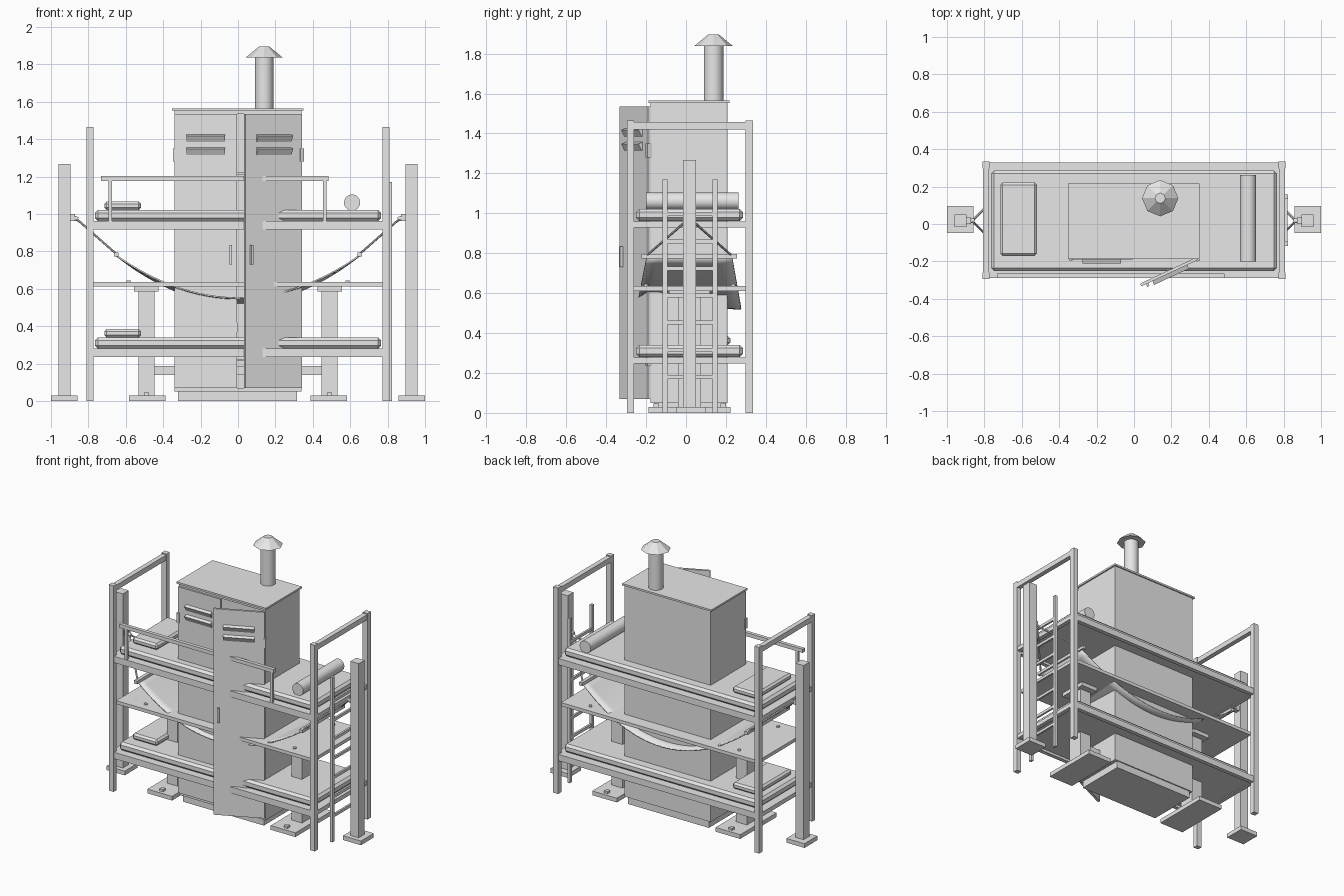
import bpy, bmesh, math
from mathutils import Vector, Matrix

if "Cube" in bpy.data.objects:
    bpy.data.objects.remove(bpy.data.objects["Cube"])

grey = bpy.data.materials.new("light_grey")
grey.diffuse_color = (0.8, 0.8, 0.8, 1)
grey.use_nodes = True
grey.node_tree.nodes["Principled BSDF"].inputs["Base Color"].default_value = grey.diffuse_color


def finish(name, bm, bevel=0, smooth=False, matrix=None):
    bmesh.ops.recalc_face_normals(bm, faces=bm.faces)
    me = bpy.data.meshes.new(name)
    bm.to_mesh(me)
    bm.free()
    me.materials.append(grey)
    ob = bpy.data.objects.new(name, me)
    bpy.context.collection.objects.link(ob)
    if matrix:
        ob.matrix_world = matrix
    if bevel:
        m = ob.modifiers.new("bevel", 'BEVEL')
        m.width, m.segments = bevel, 1
    if smooth:
        bpy.ops.object.select_all(action='DESELECT')
        ob.select_set(True)
        bpy.context.view_layer.objects.active = ob
        bpy.ops.object.shade_smooth_by_angle(angle=math.radians(40))
    return ob


def box(name, x, y, z, bevel=0, matrix=None):
    """Box from (min, max) ranges."""
    bm = bmesh.new()
    bmesh.ops.create_cube(bm, size=1)
    for v in bm.verts:
        v.co = [(r[0] + r[1]) / 2 + c * (r[1] - r[0]) for r, c in zip((x, y, z), v.co)]
    return finish(name, bm, bevel, matrix=matrix)


def tube(name, a, b, r1, r2=None, sides=24, smooth=True):
    """Cylinder or cone frustum between two points."""
    a, b = Vector(a), Vector(b)
    bm = bmesh.new()
    bmesh.ops.create_cone(bm, cap_ends=True, segments=sides, radius1=r1,
                          radius2=r1 if r2 is None else r2, depth=(b - a).length)
    rot = (b - a).to_track_quat('Z', 'Y').to_matrix().to_4x4()
    return finish(name, bm, smooth=smooth, matrix=Matrix.Translation((a + b) / 2) @ rot)


def span(s, a, b):
    """Range mirrored to side s."""
    return (a, b) if s > 0 else (-b, -a)


# Locker body: open-fronted cabinet
LX, LF, LB = 0.34, -0.177, 0.208
box("locker_base", (-0.32, 0.315), (-0.16, 0.2), (0, 0.055))
box("locker_bottom", (-LX, LX), (LF, LB), (0.05, 0.07))
box("locker_roof", (-LX, LX), (LF, LB), (1.535, 1.555))
box("locker_lid", (-0.352, 0.35), (-0.187, 0.217), (1.552, 1.565))
box("locker_back", (-LX, LX), (LB - 0.012, LB), (0.06, 1.55))
for s in (-1, 1):
    box("locker_side", span(s, LX - 0.012, LX), (LF, LB), (0.06, 1.55))
for z in (0.22, 1.215):
    box("locker_shelf", (-0.33, 0.33), (-0.15, 0.2), (z - 0.006, z + 0.006))
box("locker_latch", (-0.025, -0.003), (-0.195, -0.18), (0.37, 0.42))


def locker_door(side, matrix):
    """Door hinged at the local origin, reaching towards +x (side 1) or -x (side -1)."""
    box("locker_door", span(side, 0, 0.335), (-0.008, 0.008), (0.07, 1.535), matrix=matrix)
    box("door_handle", span(side, 0.295, 0.308), (-0.024, -0.006), (0.73, 0.835), matrix=matrix)
    for z in (0.27, 1.315):
        box("door_hinge", span(side, -0.008, 0.012), (-0.014, 0.012), (z - 0.035, z + 0.035), matrix=matrix)
    x0, x1 = span(side, 0.065, 0.27)
    for z in (1.315, 1.385):
        # Louver hood, overhanging at its top
        bm = bmesh.new()
        prof = [(-0.006, z), (-0.012, z), (-0.03, z + 0.033), (-0.006, z + 0.042)]
        a = [bm.verts.new((x0, y, h)) for y, h in prof]
        b = [bm.verts.new((x1, y, h)) for y, h in prof]
        bm.faces.new(a)
        bm.faces.new(b)
        for i in range(4):
            j = (i + 1) % 4
            bm.faces.new((a[i], a[j], b[j], b[i]))
        finish("louver", bm, matrix=matrix)


locker_door(1, Matrix.Translation((-LX, -0.182, 0)))
locker_door(-1, Matrix.Translation((LX, -0.184, 0)) @ Matrix.Rotation(math.radians(25), 4, 'Z'))

# Chimney with octagonal rain cap
tube("chimney_pipe", (0.14, 0.138, 1.56), (0.14, 0.138, 1.845), 0.049, sides=32)
tube("chimney_cap", (0.14, 0.138, 1.838), (0.14, 0.138, 1.895), 0.097, 0.028, sides=8, smooth=False)

# Bunk frame: posts and end rails
BF, BB = (-0.295, -0.26), (0.298, 0.335)
for s in (-1, 1):
    for y in (BF, BB):
        box("bed_post", span(s, 0.772, 0.81), y, (0, 1.465))
    box("bed_top_rail", span(s, 0.774, 0.808), (-0.26, 0.298), (1.42, 1.457))

# Two bunks: frame, board, mattress, pillow
for z in (0.235, 0.917):
    for y in ((-0.29, -0.262), (0.3, 0.33)):
        box("bed_side_rail", (-0.774, 0.774), y, (z, z + 0.045))
    for s in (-1, 1):
        box("bed_end_rail", span(s, 0.776, 0.806), (-0.262, 0.3), (z + 0.012, z + 0.042))
    box("bed_board", (-0.778, 0.778), (-0.265, 0.302), (z + 0.018, z + 0.042))
    box("mattress", (-0.765, 0.765), (-0.25, 0.285), (z + 0.045, z + 0.105), 0.016)
    box("pillow", (-0.715, -0.518), (-0.17, 0.222), (z + 0.105, z + 0.15), 0.013)

# Bedroll
tube("bedroll", (0.61, -0.2, 1.061), (0.61, 0.262, 1.061), 0.043, sides=32)

# Guard rail on the upper bunk
box("guard_rail", (-0.732, 0.483), (-0.29, -0.265), (1.177, 1.203))
for x in (-0.683, 0.463):
    box("guard_upright", (x - 0.009, x + 0.009), (-0.287, -0.268), (0.95, 1.18))

# Ladder at the right end
for y in (-0.105, 0.145):
    box("ladder_rail", (0.804, 0.824), (y - 0.012, y + 0.012), (0, 1.17))
for i in range(7):
    z = 0.18 + i * 0.136
    box("ladder_rung", (0.808, 0.822), (-0.095, 0.135), (z - 0.01, z + 0.01))

# Table top on two pedestals
box("table_top", (-0.775, 0.775), (-0.262, 0.298), (0.612, 0.636))
box("table_crossbar", (-0.46, 0.46), (-0.018, 0.052), (0.14, 0.188))
for s in (-1, 1):
    box("table_column", span(s, 0.447, 0.532), (-0.04, 0.075), (0.03, 0.59))
    box("table_bracket", span(s, 0.425, 0.557), (-0.085, 0.12), (0.585, 0.613))
    box("table_foot", span(s, 0.388, 0.582), (-0.187, 0.222), (0, 0.03))
    for y in (-0.15, 0.187):
        box("foot_bolt", span(s, 0.475, 0.503), (y - 0.014, y + 0.014), (0.03, 0.046))
    for y in (-0.2, 0.237):
        tube("table_bolt", (s * 0.585, y, 0.63), (s * 0.585, y, 0.645), 0.011, sides=12)

# Hammock posts, hooks, ropes and spreader bars
for s in (-1, 1):
    box("hammock_post", span(s, 0.895, 0.96), (-0.015, 0.05), (0.03, 1.268))
    box("hammock_foot", span(s, 0.858, 1.0), (-0.047, 0.097), (0, 0.03))
    box("hammock_hook", span(s, 0.872, 0.9), (0, 0.036), (0.962, 1.0))
    tube("hook_ring", (s * 0.88, 0.017, 0.98), (s * 0.855, 0.017, 0.972), 0.012, sides=12)
    box("spreader_bar", span(s, 0.638, 0.663), (-0.222, 0.255), (0.773, 0.795))
    for y in (-0.2, 0.232):
        tube("hammock_rope", (s * 0.865, 0.017, 0.975), (s * 0.65, y, 0.786), 0.006, sides=8)

# Sagging hammock cloth, deeper along its back edge
bm = bmesh.new()
bmesh.ops.create_grid(bm, x_segments=32, y_segments=8, size=1)
for v in bm.verts:
    u, w = v.co.x, v.co.y
    low = 0.54 - 0.015 * w
    half = 0.215 + 0.045 * (1 - u * u)
    v.co = (u * 0.65, 0.017 + w * half, low + (0.782 - low) * u * u)
cloth = finish("hammock_cloth", bm, smooth=True)
cloth.modifiers.new("thickness", 'SOLIDIFY').thickness = 0.008
